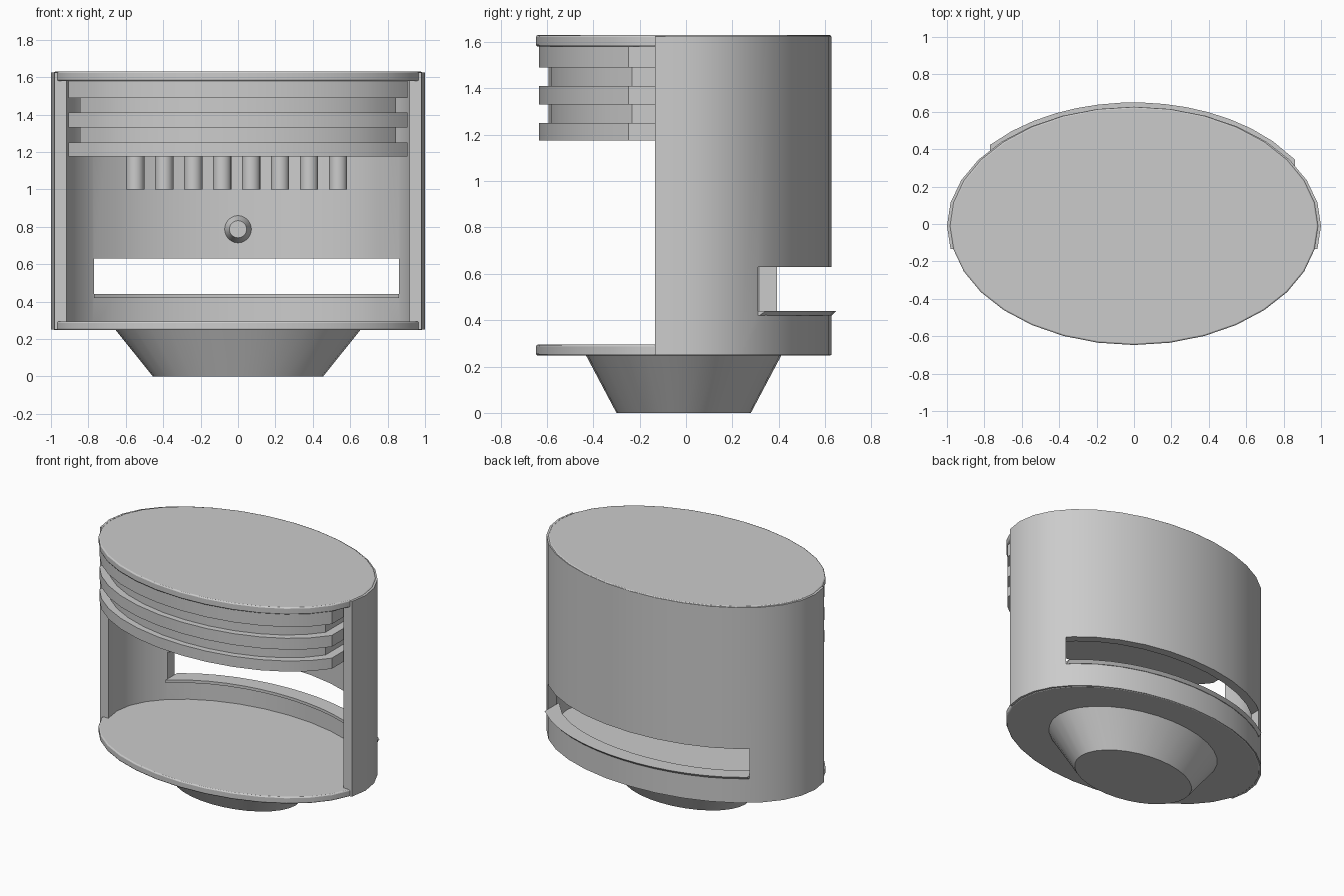
import bpy, bmesh, math
from mathutils import Matrix

cube = bpy.data.objects.get("Cube")
if cube:
    bpy.data.objects.remove(cube, do_unlink=True)

SEG = 32      # sides of the full oval
CY = -0.01    # centre of the oval in y

grey = bpy.data.materials.new("light grey")
grey.use_nodes = True
grey.diffuse_color = (0.6, 0.6, 0.6, 1)
grey.node_tree.nodes["Principled BSDF"].inputs["Base Color"].default_value = (0.6, 0.6, 0.6, 1)


def arc(rx, ry, first=0, last=SEG - 1):
    """Points of an oval, by step number around it."""
    steps = [2 * math.pi * i / SEG for i in range(first, last + 1)]
    return [(rx * math.cos(a), CY + ry * math.sin(a)) for a in steps]


def loft(name, bottom, top, z0, z1, bevel=0):
    """Closed solid between two outlines with equal point counts."""
    bm = bmesh.new()
    lo = [bm.verts.new((x, y, z0)) for x, y in bottom]
    hi = [bm.verts.new((x, y, z1)) for x, y in top]
    n = len(lo)
    bm.faces.new(lo[::-1])
    bm.faces.new(hi)
    for i in range(n):
        j = (i + 1) % n
        bm.faces.new((lo[i], lo[j], hi[j], hi[i]))
    bmesh.ops.recalc_face_normals(bm, faces=bm.faces)
    return finish(name, bm, bevel)


def finish(name, bm, bevel=0):
    mesh = bpy.data.meshes.new(name)
    bm.to_mesh(mesh)
    bm.free()
    mesh.materials.append(grey)
    ob = bpy.data.objects.new(name, mesh)
    bpy.context.collection.objects.link(ob)
    if bevel:
        mod = ob.modifiers.new("soft edges", "BEVEL")
        mod.width = bevel
        mod.segments = 2
        mod.limit_method = "ANGLE"
        mod.angle_limit = math.radians(40)
    return ob


def prism(name, outline, z0, z1, bevel=0):
    return loft(name, outline, outline, z0, z1, bevel)


def cone(name, r0, r1, depth, matrix):
    bm = bmesh.new()
    bmesh.ops.create_cone(bm, cap_ends=True, segments=24, radius1=r0, radius2=r1,
                          depth=depth, matrix=matrix)
    return finish(name, bm)


parts = []

# Tapered foot
parts.append(loft("foot", arc(0.455, 0.29), arc(0.66, 0.425), 0, 0.255))

# Floor and roof plates
for name, z0, z1 in (("floor_plate", 0.247, 0.295), ("roof_plate", 1.58, 1.63)):
    parts.append(prism(name, arc(0.985, 0.637), z0, z1, 0.008))

# Curved wall, open at the front
outer = arc(1, 0.637, -1, 17)
inner = arc(0.935, 0.575, -1, 17)
inner[0] = (inner[0][0], outer[0][1])
inner[-1] = (inner[-1][0], outer[-1][1])
wall = prism("curved_wall", outer + inner[::-1], 0.25, 1.625)
parts.append(wall)

# Serving opening cut through the back
LEFT, RIGHT = -0.77, 0.86
box = [(LEFT, 0.15), (RIGHT, 0.15), (RIGHT, 1), (LEFT, 1)]
cutter = prism("opening_cutter", box, 0.43, 0.63)
cutter.hide_render = True
cutter.hide_viewport = True
cut = wall.modifiers.new("opening", "BOOLEAN")
cut.object = cutter
cut.operation = "DIFFERENCE"
cut.solver = "EXACT"

# Thin ledge on the sill of the opening


def sill(rx, ry):
    xs = [LEFT + (RIGHT - LEFT) * i / 14 for i in range(15)]
    return [(x, CY + ry * math.sqrt(1 - (x / rx) ** 2)) for x in xs]


parts.append(loft("sill_ledge", sill(1, 0.64) + sill(0.92, 0.55)[::-1],
                  sill(1.02, 0.66) + sill(0.92, 0.55)[::-1], 0.42, 0.44))

# Ribbed canopy: a recessed core with three projecting bands


def canopy(scale):
    front = arc(scale, 0.637 * scale, 18, 30)
    xc = front[-1][0]
    back = [(max(-xc, min(xc, x)), y) for x, y in arc(0.95, 0.6, 0, 16)]
    return front + [(xc, -0.12)] + back + [(-xc, -0.12)]


parts.append(prism("canopy_core", canopy(0.915), 1.2, 1.6))
for name, z0, z1 in (("lower", 1.175, 1.25), ("middle", 1.33, 1.41), ("upper", 1.49, 1.585)):
    parts.append(prism("canopy_band_" + name, canopy(0.98), z0, z1))

# Row of hanging tubes under the canopy
for i in range(8):
    place = Matrix.Translation((-0.55 + 0.155 * i, 0.2, 1.095))
    parts.append(cone(f"hanging_tube_{i + 1}", 0.049, 0.049, 0.19, place))

# Round knob on the back wall
turn = Matrix.Rotation(math.radians(90), 4, "X")
parts.append(cone("wall_knob", 0.075, 0.046, 0.08, Matrix.Translation((0, 0.53, 0.787)) @ turn))

# Smooth shading with sharp edges kept
bpy.ops.object.select_all(action="DESELECT")
for ob in parts:
    ob.select_set(True)
bpy.context.view_layer.objects.active = parts[0]
bpy.ops.object.shade_smooth_by_angle(angle=math.radians(30))
